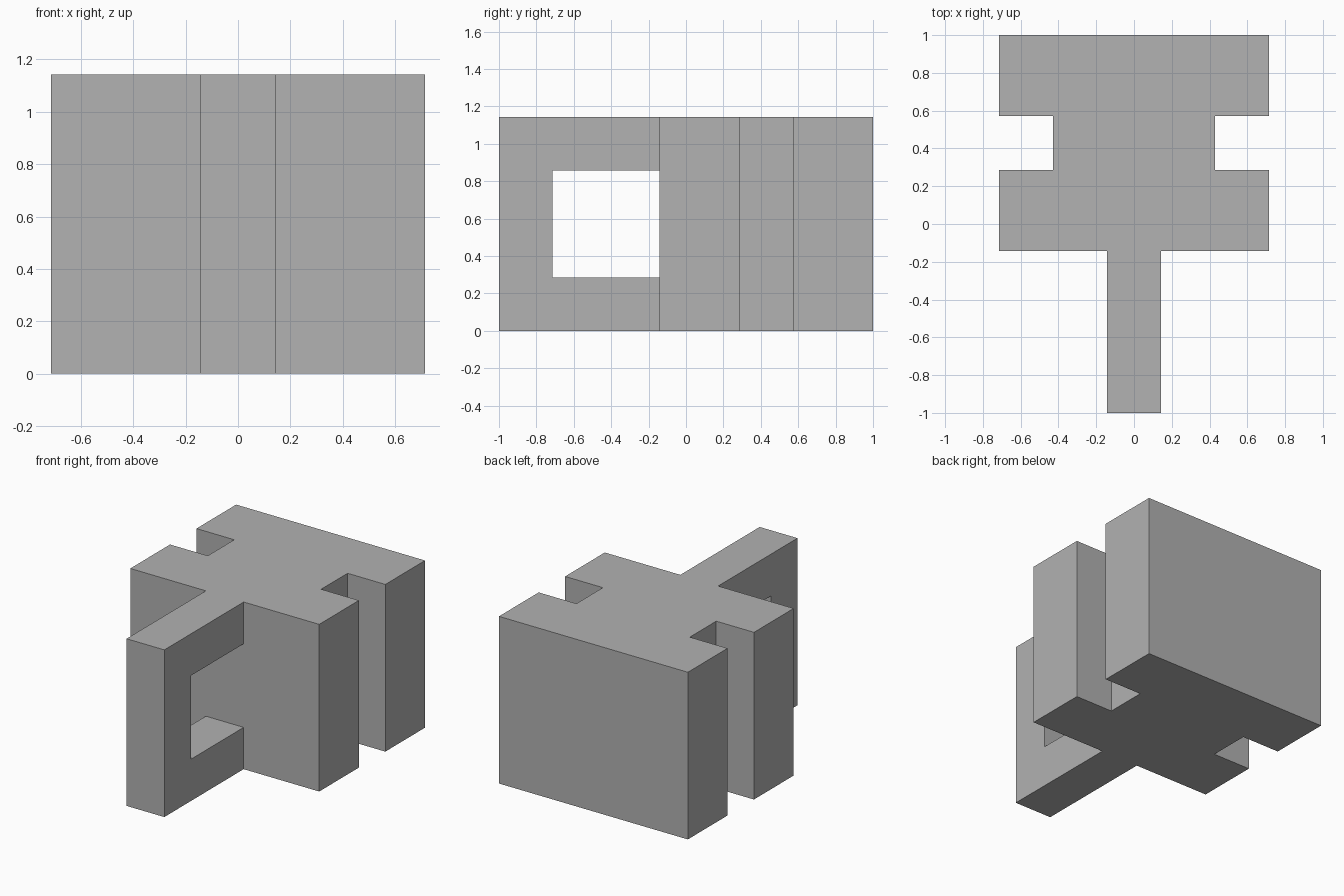
import bpy
import bmesh
from mathutils import Vector

cube = bpy.data.objects.get("Cube")
if cube:
    bpy.data.objects.remove(cube, do_unlink=True)

U = 1 / 7  # design module
HEIGHT = 8 * U

grey = bpy.data.materials.new("plain grey")
grey.use_nodes = True
colour = (0.445, 0.445, 0.445, 1)
grey.diffuse_color = colour
grey.node_tree.nodes["Principled BSDF"].inputs["Base Color"].default_value = colour


def prism(name, profile, direction, open_y=None):
    """Extrude a closed profile, leaving out faces lying on the plane y = open_y."""
    bm = bmesh.new()
    face = bm.faces.new([bm.verts.new(p) for p in profile])
    result = bmesh.ops.extrude_face_region(bm, geom=[face], use_keep_orig=True)
    moved = [g for g in result["geom"] if isinstance(g, bmesh.types.BMVert)]
    bmesh.ops.translate(bm, verts=moved, vec=Vector(direction))
    bmesh.ops.recalc_face_normals(bm, faces=bm.faces)
    if open_y is not None:
        joint = [f for f in bm.faces
                 if all(abs(v.co.y - open_y) < 1e-5 for v in f.verts)]
        bmesh.ops.delete(bm, geom=joint, context="FACES")
    mesh = bpy.data.meshes.new(name)
    bm.to_mesh(mesh)
    bm.free()
    mesh.materials.append(grey)
    obj = bpy.data.objects.new(name, mesh)
    bpy.context.collection.objects.link(obj)
    return obj


# Block with a notch down each side: mirrored half outline, extruded upward
half = [(5, -1), (5, 2), (3, 2), (3, 4), (5, 4), (5, 7)]
outline = half + [(-x, y) for x, y in reversed(half)]
prism("notched_block", [(x * U, y * U, 0) for x, y in outline], (0, 0, HEIGHT))

# C-shaped handle, open where it joins the block
side = [(-1, 0), (-7, 0), (-7, 8), (-1, 8), (-1, 6), (-5, 6), (-5, 2), (-1, 2)]
prism("front_handle", [(-U, y * U, z * U) for y, z in side], (2 * U, 0, 0), open_y=-U)
